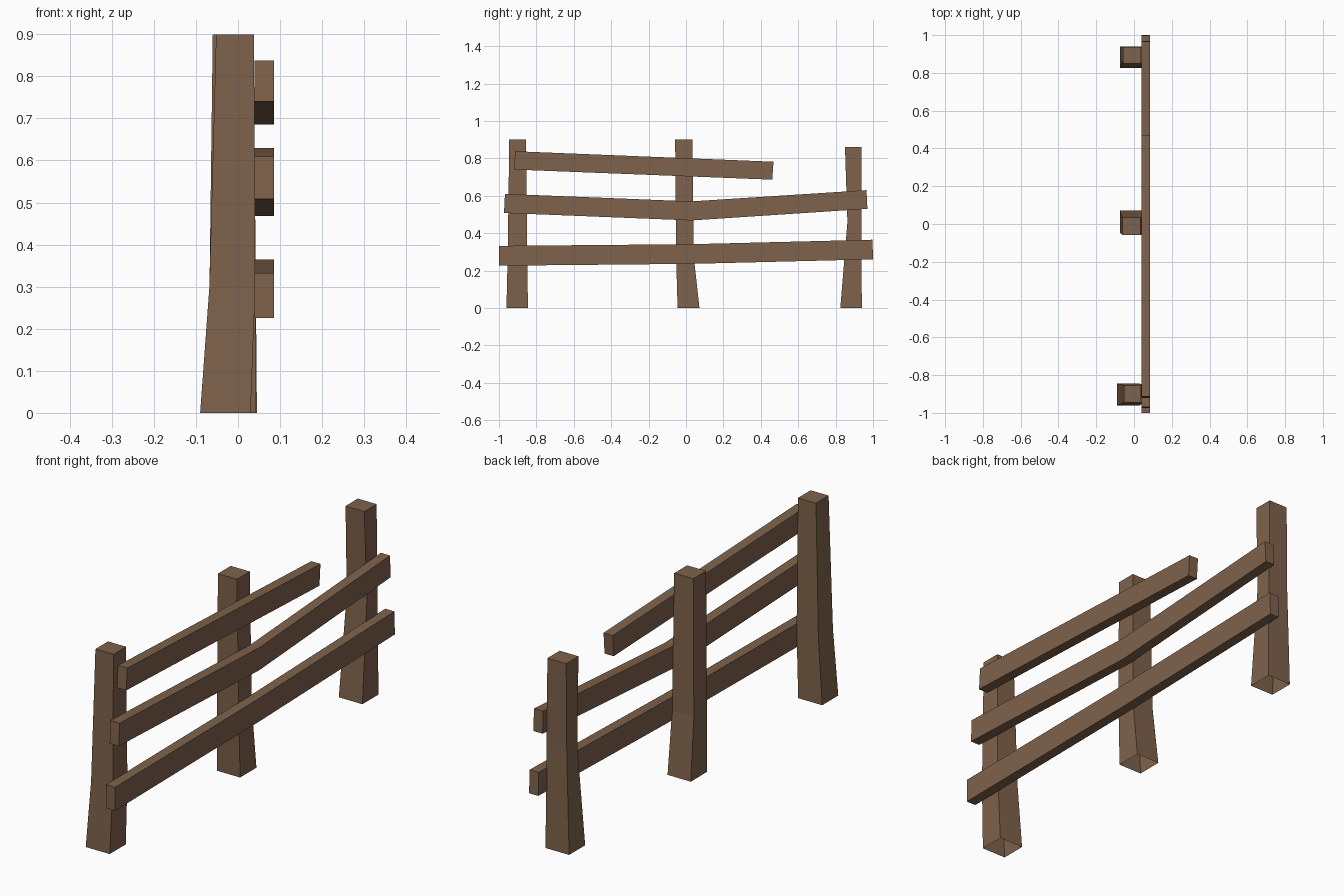
import bpy, bmesh

if "Cube" in bpy.data.objects:
    bpy.data.objects.remove(bpy.data.objects["Cube"])

wood = bpy.data.materials.new("brown wood")
wood.diffuse_color = (0.21, 0.122, 0.07, 1)
wood.use_nodes = True
wood.node_tree.nodes["Principled BSDF"].inputs["Base Color"].default_value = wood.diffuse_color


def loft(name, rings, cap_start=True):
    """Skin a list of four-point rings into a solid beam."""
    bm = bmesh.new()
    vs = [[bm.verts.new(p) for p in r] for r in rings]
    for a, b in zip(vs, vs[1:]):
        for i in range(4):
            j = (i + 1) % 4
            bm.faces.new((a[i], a[j], b[j], b[i]))
    bm.faces.new(vs[-1])
    start = bm.faces.new(vs[0][::-1])
    bmesh.ops.recalc_face_normals(bm, faces=bm.faces)
    if not cap_start:
        bmesh.ops.delete(bm, geom=[start], context='FACES_ONLY')
    me = bpy.data.meshes.new(name)
    bm.to_mesh(me)
    bm.free()
    me.materials.append(wood)
    ob = bpy.data.objects.new(name, me)
    bpy.context.collection.objects.link(ob)


# Tapered posts, open underneath: sections are z, x0, x1, y0, y1
posts = {
    "front_post": [(0, -0.09, 0.03, -0.96, -0.845), (0.3, -0.068, 0.041, -0.953, -0.849),
                   (0.9, -0.052, 0.038, -0.945, -0.855)],
    "middle_post": [(0, -0.074, 0.042, -0.045, 0.072), (0.28, -0.068, 0.041, -0.053, 0.041),
                    (0.9, -0.06, 0.035, -0.058, 0.034)],
    "back_post": [(0, -0.073, 0.045, 0.825, 0.94), (0.46, -0.06, 0.041, 0.863, 0.938),
                  (0.86, -0.057, 0.037, 0.85, 0.938)],
}
for name, secs in posts.items():
    loft(name, [[(x0, y0, z), (x1, y0, z), (x1, y1, z), (x0, y1, z)]
                for z, x0, x1, y0, y1 in secs], cap_start=False)

# Rails: sections are bottom y, bottom z, top y, top z
rails = {
    "top_rail": [(-0.92, 0.74, -0.913, 0.838), (0.461, 0.686, 0.468, 0.782)],
    "middle_rail": [(-0.973, 0.508, -0.968, 0.61), (0.03, 0.468, 0.03, 0.57),
                    (0.97, 0.53, 0.965, 0.63)],
    "bottom_rail": [(-1.0, 0.226, -1.0, 0.332), (0.03, 0.236, 0.03, 0.341),
                    (1.0, 0.26, 0.997, 0.365)],
}
for name, secs in rails.items():
    loft(name, [[(0.039, yb, zb), (0.085, yb, zb), (0.085, yt, zt), (0.039, yt, zt)]
                for yb, zb, yt, zt in secs])
